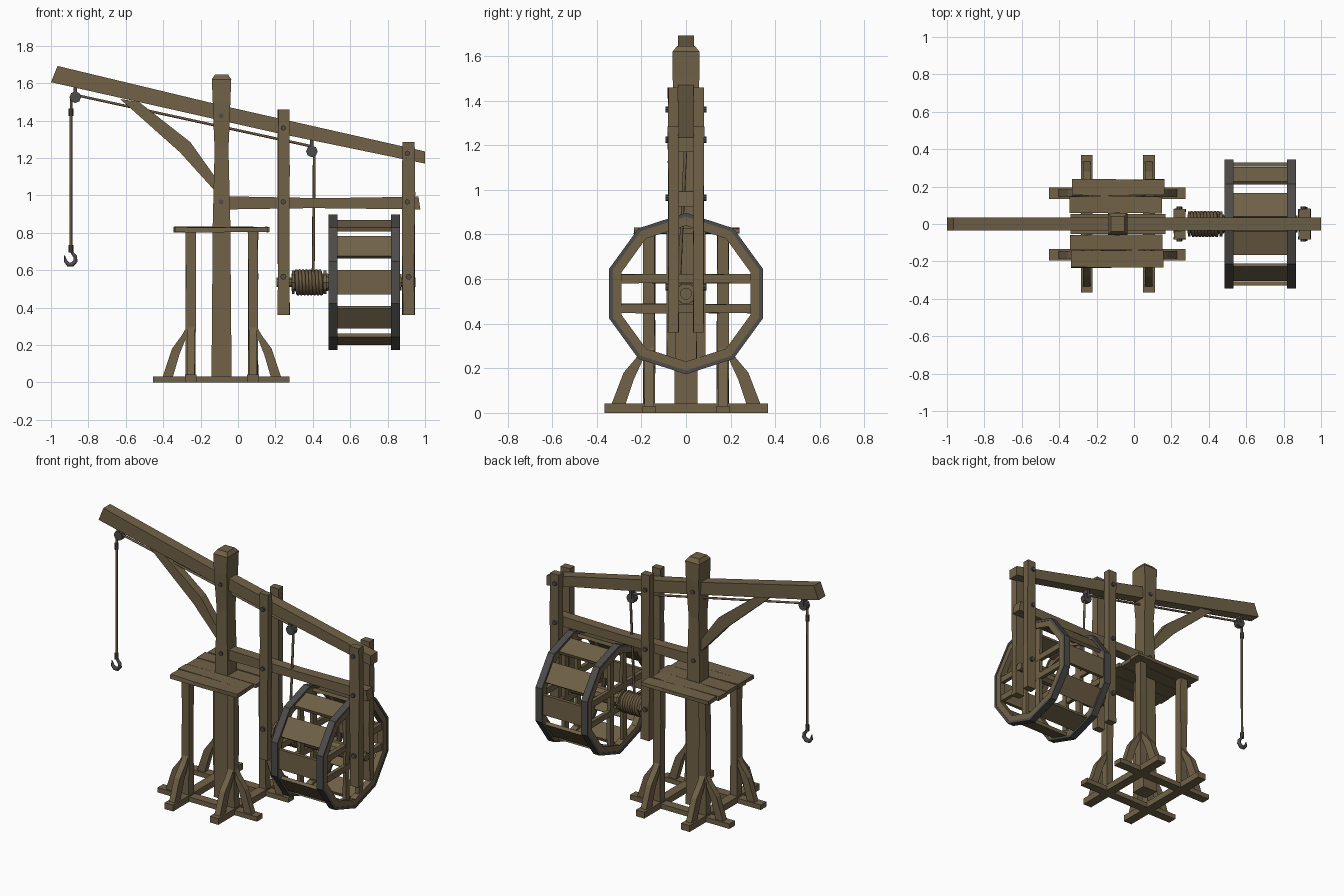
import bpy, bmesh, math, random
from mathutils import Vector, Matrix

if "Cube" in bpy.data.objects:
    bpy.data.objects.remove(bpy.data.objects["Cube"])

random.seed(4)

def material(name, col):
    m = bpy.data.materials.new(name)
    m.diffuse_color = (*col, 1)
    m.use_nodes = True
    m.node_tree.nodes["Principled BSDF"].inputs["Base Color"].default_value = m.diffuse_color
    return m

WOOD = material("weathered wood", (0.165, 0.122, 0.064))
IRON = material("dark iron", (0.075, 0.072, 0.068))
ROPE = material("hemp rope", (0.135, 0.095, 0.05))

def finish(name, bm, mat):
    bmesh.ops.recalc_face_normals(bm, faces=bm.faces)
    me = bpy.data.meshes.new(name)
    bm.to_mesh(me)
    bm.free()
    me.materials.append(mat)
    ob = bpy.data.objects.new(name, me)
    bpy.context.collection.objects.link(ob)
    return ob

def loft(name, rings, mat=WOOD):
    """Skin a list of equal-length rings and cap both ends."""
    bm = bmesh.new()
    vs = [[bm.verts.new(p) for p in r] for r in rings]
    n = len(vs[0])
    for a, b in zip(vs, vs[1:]):
        for i in range(n):
            bm.faces.new((a[i], a[(i + 1) % n], b[(i + 1) % n], b[i]))
    bm.faces.new(vs[0])
    bm.faces.new(vs[-1])
    return finish(name, bm, mat)

def box(name, x0, x1, y0, y1, z0, z1, mat=WOOD, rough=0.0):
    """Box along its longest axis with a slightly hewn middle."""
    lo, hi = (x0, y0, z0), (x1, y1, z1)
    ax = max(range(3), key=lambda i: hi[i] - lo[i])
    u, v = [i for i in range(3) if i != ax]
    rings = []
    for t in (0, 0.35, 0.7, 1) if rough else (0, 1):
        ring = []
        for a, b in ((0, 0), (1, 0), (1, 1), (0, 1)):
            p = [0, 0, 0]
            p[ax] = lo[ax] + t * (hi[ax] - lo[ax])
            p[u] = (hi if a else lo)[u] + random.uniform(-rough, rough)
            p[v] = (hi if b else lo)[v] + random.uniform(-rough, rough)
            ring.append(p)
        rings.append(ring)
    return loft(name, rings, mat)

def slab(name, pts, half, mat=WOOD, place=lambda x, y, z: (x, y, z)):
    """Extrude an x-z outline to both sides in y."""
    return loft(name, [[place(x, s, z) for x, z in pts] for s in (-half, half)], mat)

def rod(name, p0, p1, r, mat, n=8, r2=None):
    p0, p1 = Vector(p0), Vector(p1)
    d = p1 - p0
    bm = bmesh.new()
    bmesh.ops.create_cone(bm, cap_ends=True, segments=n, radius1=r,
                          radius2=r if r2 is None else r2, depth=d.length)
    rot = Vector((0, 0, 1)).rotation_difference(d).to_matrix().to_4x4()
    bm.transform(Matrix.Translation((p0 + p1) / 2) @ rot)
    return finish(name, bm, mat)

def cord(name, pts, r, mat, radii=None):
    cu = bpy.data.curves.new(name, 'CURVE')
    cu.dimensions, cu.bevel_depth, cu.bevel_resolution, cu.use_fill_caps = '3D', r, 1, True
    sp = cu.splines.new('POLY')
    sp.points.add(len(pts) - 1)
    for i, p in enumerate(pts):
        sp.points[i].co = (*p, 1)
        sp.points[i].radius = radii[i] if radii else 1
    cu.materials.append(mat)
    ob = bpy.data.objects.new(name, cu)
    bpy.context.collection.objects.link(ob)
    bpy.ops.object.select_all(action='DESELECT')
    ob.select_set(True)
    bpy.context.view_layer.objects.active = ob
    bpy.ops.object.convert(target='MESH')

# Mast with a chamfered head
loft("mast", [[(-0.088 + a * w, b * d, z) for a, b in ((-1, -1), (1, -1), (1, 1), (-1, 1))]
              for z, w, d in ((0, .054, .052), (.85, .047, .05), (1.25, .037, .045), (1.42, .045, .055),
                              (1.50, .047, .06), (1.62, .052, .06), (1.645, .036, .04))])

# Jib, lower beam and curved brace
slab("jib", [(-1, 1.605), (-.965, 1.692), (-.04, 1.47), (1, 1.235), (1, 1.17), (.2, 1.335)], .036)
slab("lower_beam", [(-.06, .925), (-.06, .995), (.45, .985), (.965, .993), (.975, .925), (.4, .932)], .033)
slab("jib_brace", [(-.63, 1.515), (-.53, 1.50), (-.255, 1.285), (-.12, 1.095), (-.12, 1.02), (-.31, 1.23)], .027)

# Paired hanging posts that carry the axle
for x0, x1, top in ((.213, .275, 1.46), (.88, .945, 1.285)):
    for s in (-1, 1):
        ys = sorted((s * .034, s * .08))
        box("hanging_post", x0, x1, *ys, .36, top, rough=.003)

# Iron bolts
for x, z, d in ((-.09, 1.425, .062), (-.09, .965, .056), (.242, 1.36, .093), (.242, .965, .093),
                (.905, 1.225, .093), (.905, .965, .093)):
    rod("bolt", (x, -d, z), (x, d, z), .014, IRON, 8)

# Base sills, platform legs and their braces
LX, LY = (-.253, .08), (-.165, .165)
for y in LY:
    box("long_sill", -.455, .275, y - .03, y + .03, 0, .032)
for x in LX:
    box("cross_sill", x - .031, x + .031, -.365, .368, 0, .042)
knee = [(.02, .25), (.02, .30), (.045, .255), (.10, .18), (.15, .03), (.095, .03), (.06, .15)]
for ix, x in enumerate(LX):
    for iy, y in enumerate(LY):
        sx, sy = (-1, 1)[ix], (-1, 1)[iy]
        box("platform_leg", x - .026, x + .026, y - .026, y + .026, .02, .81, rough=.003)
        slab("leg_brace_x", knee, .02, WOOD, lambda a, b, c: (x + sx * a, y + b, c))
        slab("leg_brace_y", [(a * 1.15, c) for a, c in knee], .02, WOOD,
             lambda a, b, c: (x + b, y + sy * a, c))

# Platform planks, the middle ones split around the mast
for y0, y1 in ((-.232, -.143), (-.138, -.058), (.058, .148), (.153, .238)):
    j = random.uniform(-.01, .01)
    box("platform_plank", -.335 + j, .16 + j, y0, y1, .805, .83, rough=.003)
box("platform_plank", -.34, -.13, -.053, .053, .805, .83)
box("platform_plank", -.045, .168, -.053, .053, .805, .83)

# Treadwheel: ten-sided rims with iron tyres, treads and clasp arms
CZ, R, N = .535, .362, 10
def ring(name, x0, x1, r_in, r_out, mat):
    bm = bmesh.new()
    loops = []
    for k in range(N):
        a = math.pi / 2 + k * 2 * math.pi / N
        loops.append([bm.verts.new((x, r * math.cos(a), CZ + r * math.sin(a)))
                      for x, r in ((x0, r_in), (x0, r_out), (x1, r_out), (x1, r_in))])
    for k in range(N):
        p, q = loops[k], loops[(k + 1) % N]
        for i in range(4):
            bm.faces.new((p[i], p[(i + 1) % 4], q[(i + 1) % 4], q[i]))
    finish(name, bm, mat)

for x in (.508, .842):
    ring("wheel_rim", x - .02, x + .02, .305, .35, WOOD)
    ring("wheel_tyre", x - .023, x + .023, .345, R, IRON)
    for s in (-1, 1):
        z = CZ + s * .067
        box("wheel_arm_level", x - .013, x + .013, -.325, .325, z - .02, z + .02, rough=.002)
        box("wheel_arm_upright", x - .012, x + .012, s * .067 - .02, s * .067 + .02, CZ - .315, CZ + .315, rough=.002)
for k in range(N):
    a = k * 2 * math.pi / N
    ob = box("wheel_tread", .50, .85, -.066, .066, .308, .33)
    ob.data.transform(Matrix.Translation((0, 0, CZ)) @ Matrix.Rotation(a + math.pi / 2, 4, 'X'))

# Axle, winding drum and rope coils
rod("axle", (.205, 0, CZ), (.95, 0, CZ), .027, WOOD, 10)
rod("wheel_hub", (.475, 0, CZ), (.875, 0, CZ), .046, WOOD, 10)
rod("drum", (.285, 0, CZ), (.48, 0, CZ), .05, WOOD, 10)
for x in (.288, .458):
    rod("drum_flange", (x, 0, CZ), (x + .014, 0, CZ), .066, WOOD, 10)
T = 8
cord("rope_coil", [(.308 + .142 * i / (T * 12), .06 * math.cos(i * math.pi / 6), CZ + .06 * math.sin(i * math.pi / 6))
                   for i in range(T * 12 + 1)], .011, ROPE)
for x in (.242, .912):
    for s in (-1, 1):
        rod("bearing_bolt", (x, s * .07, CZ + .03), (x, s * .092, CZ + .03), .016, IRON, 8)

# Pulleys and hauling rope
for x, z in ((-.87, 1.525), (.395, 1.235)):
    rod("pulley", (x, -.018, z), (x, .018, z), .031, IRON, 8)
    box("pulley_strap", x - .009, x + .009, -.022, .022, z, z + .075, IRON)
cord("hauling_rope", [(.402, -.03, CZ + .06), (.408, 0, 1.23), (.395, 0, 1.262), (-.87, 0, 1.537),
                      (-.892, 0, 1.51), (-.893, 0, .72)], .008, ROPE)
rod("rope_knot", (-.893, 0, 1.425), (-.893, 0, 1.465), .013, IRON, 8)
rod("hook_socket", (-.893, 0, .695), (-.893, 0, .735), .013, IRON, 8)

# Hook
cord("hook", [(-.893, 0, .71), (-.885, 0, .69), (-.870, 0, .672), (-.869, 0, .648), (-.885, 0, .631),
              (-.908, 0, .631), (-.922, 0, .648), (-.927, 0, .678)],
     .013, IRON, [.7, .7, .9, 1, 1.1, 1, .8, .2])
